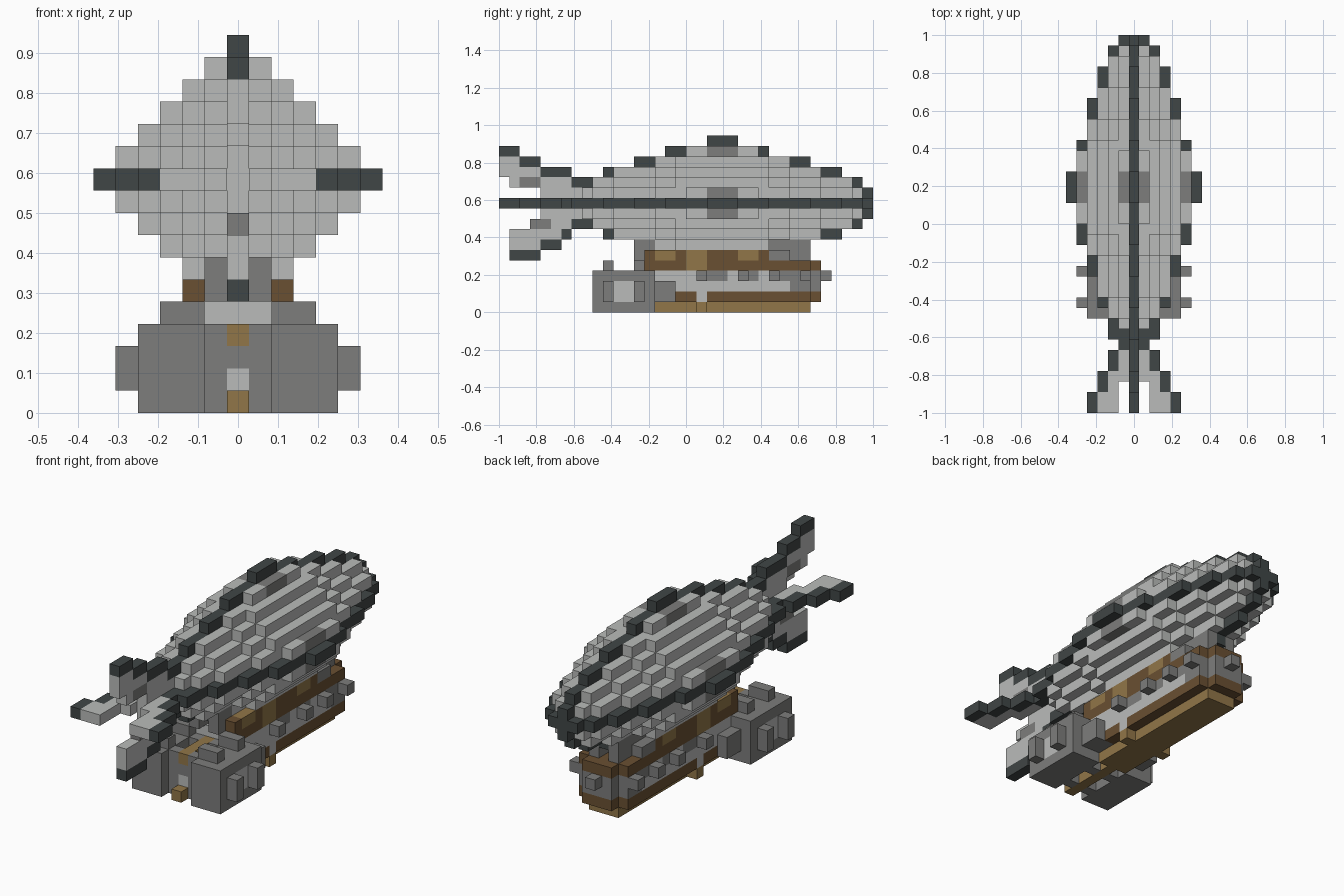
import bpy
import bmesh
from mathutils import Vector

default_cube = bpy.data.objects.get("Cube")
if default_cube:
    bpy.data.objects.remove(default_cube)

UNIT = 1 / 18          # edge of one block
AXIS = 10              # layer that holds the hull axis

palette = {
    "pale_grey": (0.49, 0.5, 0.49),
    "mid_grey": (0.205, 0.205, 0.2),
    "dark_slate": (0.051, 0.061, 0.061),
    "brown_wood": (0.144, 0.08, 0.032),
    "tan_wood": (0.283, 0.181, 0.065),
}
PALE, GREY, DARK, BROWN, TAN = range(len(palette))
materials = []
for name, rgb in palette.items():
    mat = bpy.data.materials.new(name)
    mat.use_nodes = True
    mat.diffuse_color = (*rgb, 1)
    mat.node_tree.nodes["Principled BSDF"].inputs["Base Color"].default_value = (*rgb, 1)
    materials.append(mat)

cells = {}             # (across, along, up) -> (part, colour)


def fill(part, colour, across, along, up):
    """Fill inclusive block ranges, mirrored left and right."""
    for i in range(across[0], across[1] + 1):
        for j in range(along[0], along[1] + 1):
            for k in range(up[0], up[1] + 1):
                cells[i, j, k] = cells[-i, j, k] = (part, colour)


# Hull: nested lengthwise spans by distance from the axis
ridge_span = {0: (4, 35), 1: (4, 35), 2: (7, 34), 3: (10, 32), 4: (13, 29), 5: (16, 25), 6: (20, 22)}
flank_span = {2: (8, 34), 3: (9, 33), 4: (11, 30), 5: (15, 27), 6: (17, 25)}


def on_ridge(reach, j):
    return reach in ridge_span and ridge_span[reach][0] <= j <= ridge_span[reach][1]


for a in range(7):
    for b in range(7 - a):
        reach = a + b
        ridge = a == 0 or b == 0
        first, last = (ridge_span if ridge else flank_span)[reach]
        if reach == 6 and min(a, b) == 1:
            first, last = first + 1, last - 1
        for j in range(first, last + 1):
            part, colour = "hull", PALE
            if j == 35 or (ridge and j > 6 and reach and not on_ridge(reach + 1, j)):
                part, colour = "hull_seams", DARK
            elif reach == 6 and min(a, b) == 1 and 20 <= j <= 22:
                colour = GREY
            for k in (AXIS + b, AXIS - b):
                fill(part, colour, (a, a), (j, j), (k, k))

# Side fins: pale webs with stepped dark leading edges
fill("side_fins", PALE, (1, 1), (3, 5), (AXIS, AXIS))
fill("side_fins", PALE, (2, 2), (0, 3), (AXIS, AXIS))
fill("side_fins", PALE, (3, 3), (0, 1), (AXIS, AXIS))
for step in range(4):
    start = 6 - 2 * step
    fill("side_fins", DARK, (step + 1, step + 1), (start, start + 1), (AXIS, AXIS))

# Upper and lower fins: rows of (layer, first, last, colour)
upper_rows = [(12, 1, 6, PALE), (12, 2, 3, GREY), (13, 0, 3, PALE), (13, 4, 6, DARK),
              (14, 0, 1, PALE), (14, 2, 3, DARK), (15, 0, 1, DARK)]
lower_rows = [(8, 3, 4, GREY), (8, 5, 6, PALE), (7, 1, 5, PALE), (7, 6, 6, DARK),
              (6, 1, 3, PALE), (6, 4, 5, DARK), (5, 1, 3, DARK)]
for part, rows in (("upper_fin", upper_rows), ("lower_fin", lower_rows)):
    for layer, first, last, colour in rows:
        fill(part, colour, (0, 0), (first, last), (layer, layer))

# Struts between hull and cabin
fill("rear_struts", GREY, (1, 1), (13, 14), (5, 6))
fill("front_struts", GREY, (1, 1), (26, 29), (5, 6))
fill("front_struts", GREY, (2, 2), (26, 27), (5, 5))

# Cabin keel, floor, walls and upper rail
fill("keel", TAN, (0, 1), (15, 29), (0, 0))
fill("keel", TAN, (0, 0), (9, 14), (0, 0))
fill("keel", TAN, (2, 2), (19, 19), (0, 0))
fill("cabin_floor", BROWN, (0, 2), (17, 29), (1, 1))
fill("cabin_floor", BROWN, (0, 1), (30, 30), (1, 1))
fill("cabin_floor", TAN, (0, 2), (15, 16), (1, 1))
fill("cabin_floor", PALE, (2, 2), (19, 19), (1, 1))
fill("cabin_walls", PALE, (0, 2), (14, 27), (2, 3))
fill("cabin_walls", GREY, (0, 2), (28, 29), (2, 3))
fill("cabin_walls", GREY, (0, 1), (30, 30), (2, 3))
fill("cabin_walls", PALE, (0, 1), (14, 15), (4, 4))
for j in (20, 23, 26):
    fill("cabin_walls", GREY, (2, 2), (j, j + 1), (3, 3))
fill("cabin_rail", BROWN, (0, 2), (16, 29), (4, 4))
fill("cabin_rail", BROWN, (2, 2), (14, 15), (4, 4))
fill("cabin_rail", BROWN, (0, 1), (30, 30), (4, 4))
fill("cabin_rail", BROWN, (2, 2), (14, 25), (5, 5))
for j in (15, 23):
    fill("cabin_rail", TAN, (2, 2), (j, j + 1), (5, 5))
fill("cabin_rail", TAN, (2, 2), (18, 19), (4, 5))

# Small boxes standing out from the cabin
for j in (19, 23, 26, 29):
    fill("cabin_boxes", GREY, (3, 3), (j, j), (3, 3))
fill("cabin_boxes", GREY, (3, 3), (16, 16), (1, 1))
fill("cabin_boxes", GREY, (0, 0), (31, 31), (3, 3))

# Twin engines: blocky drums, each with two raised rings
fill("engines", GREY, (2, 4), (9, 14), (0, 3))
fill("engines", GREY, (2, 3), (15, 16), (1, 2))
fill("engines", PALE, (4, 4), (11, 12), (1, 2))
for j in (10, 13):
    fill("engine_rings", GREY, (1, 4), (j, j), (0, 3))
    fill("engine_rings", GREY, (5, 5), (j, j), (1, 2))
    fill("engine_rings", GREY, (2, 3), (j, j), (4, 4))

# Rear spine between the engines
for layer, colour in ((1, PALE), (2, GREY), (3, TAN)):
    fill("rear_spine", colour, (0, 0), (10, 13), (layer, layer))


def build(part):
    """Make one mesh from the exposed block faces of a part."""
    bm = bmesh.new()
    for cell, (owner, colour) in cells.items():
        if owner != part:
            continue
        i, j, k = cell
        centre = Vector((i * UNIT, (j + 0.5) * UNIT - 1, (k + 0.5) * UNIT))
        for axis in range(3):
            for sign in (-1, 1):
                beside = list(cell)
                beside[axis] += sign
                if tuple(beside) in cells:
                    continue
                normal, u, w = Vector(), Vector(), Vector()
                normal[axis] = sign * UNIT / 2
                u[(axis + 1) % 3] = UNIT / 2
                w[(axis + 2) % 3] = sign * UNIT / 2
                mid = centre + normal
                corners = (mid - u - w, mid + u - w, mid + u + w, mid - u + w)
                face = bm.faces.new([bm.verts.new(c) for c in corners])
                face.material_index = colour
    bmesh.ops.remove_doubles(bm, verts=bm.verts, dist=UNIT / 100)
    mesh = bpy.data.meshes.new(part)
    bm.to_mesh(mesh)
    bm.free()
    for mat in materials:
        mesh.materials.append(mat)
    bpy.context.collection.objects.link(bpy.data.objects.new(part, mesh))


for part in dict.fromkeys(owner for owner, colour in cells.values()):
    build(part)
